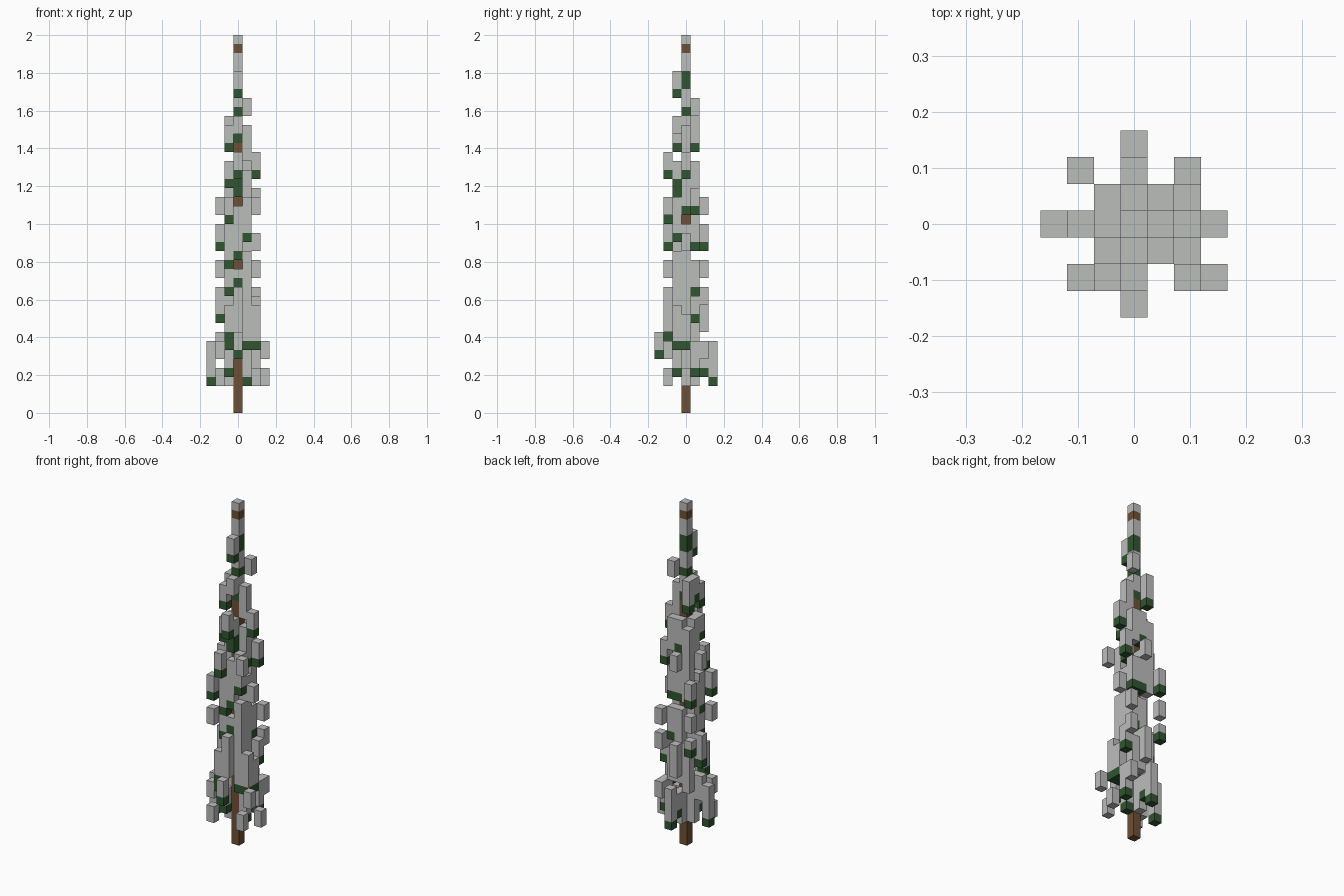
import bpy
import bmesh
from mathutils import Matrix, Vector

if "Cube" in bpy.data.objects:
    bpy.data.objects.remove(bpy.data.objects["Cube"], do_unlink=True)

UNIT = 2 / 42  # edge of one block
SNOW, LEAF, BARK = range(3)


def make_material(name, colour):
    mat = bpy.data.materials.new(name)
    mat.use_nodes = True
    mat.diffuse_color = (*colour, 1)
    shader = next(n for n in mat.node_tree.nodes if n.type == "BSDF_PRINCIPLED")
    shader.inputs["Base Color"].default_value = (*colour, 1)
    shader.inputs["Roughness"].default_value = 0.9
    return mat


MATERIALS = [
    make_material("snow_grey", (0.5, 0.51, 0.5)),
    make_material("needle_green", (0.03, 0.09, 0.03)),
    make_material("bark_brown", (0.16, 0.08, 0.035)),
]


def add_box(bm, column, row, low, high, colour):
    """One square block spanning the given levels of a column."""
    centre = Vector((column, row, (low + high) / 2)) * UNIT
    size = Vector((UNIT, UNIT, (high - low) * UNIT))
    matrix = Matrix.Translation(centre) @ Matrix.Diagonal((*size, 1))
    verts = bmesh.ops.create_cube(bm, size=1, matrix=matrix)["verts"]
    for face in {f for v in verts for f in v.link_faces}:
        face.material_index = colour


def finish(name, bm):
    mesh = bpy.data.meshes.new(name)
    bm.to_mesh(mesh)
    bm.free()
    for mat in MATERIALS:
        mesh.materials.append(mat)
    bpy.context.collection.objects.link(bpy.data.objects.new(name, mesh))


def branch(name, column, row, snowy=(), leafy=(), deep=()):
    """Stack of clumps: all snow, green underside, or a double green underside."""
    bm = bmesh.new()
    for low, high in snowy:
        add_box(bm, column, row, low, high, SNOW)
    for green, clumps in ((1, leafy), (2, deep)):
        for low, high in clumps:
            add_box(bm, column, row, low, low + green, LEAF)
            add_box(bm, column, row, low + green, high, SNOW)
    finish("branch_" + name, bm)


# Trunk with banded tip
trunk = bmesh.new()
level = 0
for height, colour in ((30, BARK), (1, LEAF), (2, SNOW), (1, LEAF), (2, SNOW),
                       (2, LEAF), (2, SNOW), (1, BARK), (1, SNOW)):
    add_box(trunk, 0, 0, level, level + height, colour)
    level += height
finish("trunk", trunk)

# Inner ring of foliage
branch("front_inner", 0, -1, snowy=[(31, 33), (9, 14)],
       leafy=[(35, 38), (17, 23), (14, 16)], deep=[(24, 28)])
branch("back_inner", 0, 1, snowy=[(8, 17), (3, 7)], leafy=[(24, 28), (18, 23)])
branch("left_inner", 1, 0, snowy=[(28, 32), (14, 21), (9, 14)],
       leafy=[(22, 27), (3, 7)])
branch("right_inner", -1, 0, snowy=[(22, 28), (11, 20), (3, 9)], leafy=[(30, 33)])
branch("front_right_inner", -1, -1,
       leafy=[(29, 32), (25, 28), (16, 21), (13, 16), (4, 7)])
branch("front_left_inner", 1, -1, snowy=[(12, 18)], leafy=[(19, 24), (7, 12)])
branch("back_left_inner", 1, 1, snowy=[(33, 35), (24, 28), (8, 12)],
       leafy=[(18, 22), (13, 17)])
branch("back_right_inner", -1, 1, snowy=[(18, 27), (7, 13)], leafy=[(29, 33)])

# Middle ring of foliage
branch("front_middle", 0, -2, snowy=[(9, 14)], leafy=[(26, 29)])
branch("back_middle", 0, 2, snowy=[(22, 24), (9, 13)], leafy=[(4, 7)])
branch("left_middle", 2, 0, snowy=[(18, 20)], leafy=[(26, 29), (7, 11)])
branch("right_middle", -2, 0, snowy=[(22, 24), (6, 9)], leafy=[(10, 14)])
branch("front_right_middle", -1, -2, leafy=[(21, 24)], deep=[(7, 12)])
branch("left_front_middle", 2, -1, leafy=[(7, 12)])
branch("left_back_middle", 2, 1, leafy=[(22, 25), (10, 13), (4, 8)])

# Corner clumps
branch("front_right_corner", -2, -2, snowy=[(15, 17), (6, 8), (3, 5)], leafy=[(18, 21)])
branch("front_left_corner", 2, -2, snowy=[(22, 24), (3, 5)])
branch("back_left_corner", 2, 2, snowy=[(15, 17), (12, 14), (6, 8)])
branch("back_right_corner", -2, 2, snowy=[(15, 17)], leafy=[(18, 21), (12, 14)])

# Outermost tips
branch("front_tip", 0, -3, leafy=[(6, 9)])
branch("back_tip", 0, 3, leafy=[(3, 8)])
branch("right_tip", -3, 0, leafy=[(3, 8)])
branch("left_tip", 3, 0, snowy=[(3, 5)])
branch("front_left_tip", 3, -2, snowy=[(6, 8)])
